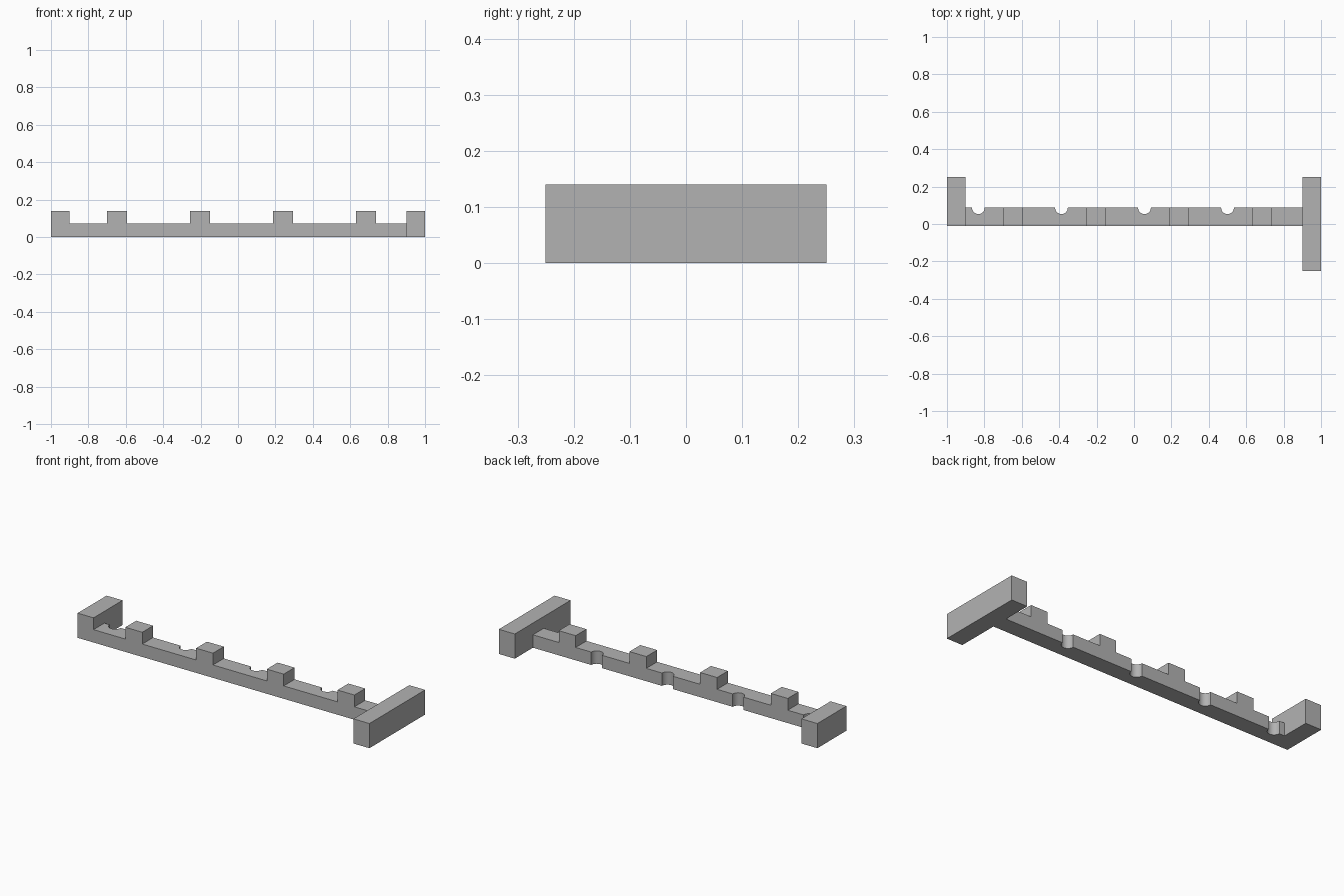
import bpy
import bmesh

if "Cube" in bpy.data.objects:
    bpy.data.objects.remove(bpy.data.objects["Cube"], do_unlink=True)

FRONT, BACK = -0.01, 0.087
BAR_TOP, TOP = 0.073, 0.14
END = 0.9
PITCH = 0.444

grey = bpy.data.materials.new("plain grey")
grey.use_nodes = True
colour = (0.45, 0.45, 0.45, 1)
grey.diffuse_color = colour
grey.node_tree.nodes["Principled BSDF"].inputs["Base Color"].default_value = colour


def make_object(name, bm):
    bmesh.ops.recalc_face_normals(bm, faces=bm.faces)
    mesh = bpy.data.meshes.new(name)
    bm.to_mesh(mesh)
    bm.free()
    mesh.materials.append(grey)
    obj = bpy.data.objects.new(name, mesh)
    bpy.context.collection.objects.link(obj)
    return obj


def extrude_profile(name, profile, y0, y1):
    """Extrude an x-z outline from y0 to y1."""
    bm = bmesh.new()
    face = bm.faces.new([bm.verts.new((x, y0, z)) for x, z in profile])
    out = bmesh.ops.extrude_face_region(bm, geom=[face])["geom"]
    verts = [v for v in out if isinstance(v, bmesh.types.BMVert)]
    bmesh.ops.translate(bm, verts=verts, vec=(0, y1 - y0, 0))
    return make_object(name, bm)


def block(name, x0, x1, y0, y1):
    return extrude_profile(name, [(x0, 0), (x1, 0), (x1, TOP), (x0, TOP)], y0, y1)


def cut(target, cutter):
    cutter.hide_render = True
    mod = target.modifiers.new("notch", 'BOOLEAN')
    mod.operation, mod.solver, mod.object = 'DIFFERENCE', 'EXACT', cutter
    bpy.context.view_layer.objects.active = target
    bpy.ops.object.modifier_apply(modifier=mod.name)
    bpy.data.objects.remove(cutter, do_unlink=True)


# Toothed bar, including the front of the left end
outline = [(END, 0), (-1, 0), (-1, TOP), (-END, TOP), (-END, BAR_TOP)]
for i in range(4):
    x = -0.7 + i * PITCH
    outline += [(x, BAR_TOP), (x, TOP), (x + 0.106, TOP), (x + 0.106, BAR_TOP)]
outline.append((END, BAR_TOP))
bar = extrude_profile("toothed_bar", outline, FRONT, BACK)

# Round notches through the back edge
for i in range(4):
    bm = bmesh.new()
    bmesh.ops.create_cone(bm, cap_ends=True, segments=32, radius1=0.034,
                          radius2=0.034, depth=0.4)
    bmesh.ops.translate(bm, verts=bm.verts, vec=(-0.832 + i * PITCH, BACK, 0))
    cut(bar, make_object("notch_cutter", bm))

# End blocks: short on the right, long crosspiece on the left
block("right_end_block", -1, -END, BACK, 0.25)
block("left_end_crosspiece", END, 1, -0.25, 0.25)

# Smooth notch walls with sharp edges elsewhere
bpy.ops.object.select_all(action='DESELECT')
bar.select_set(True)
bpy.context.view_layer.objects.active = bar
bpy.ops.object.shade_smooth_by_angle()
